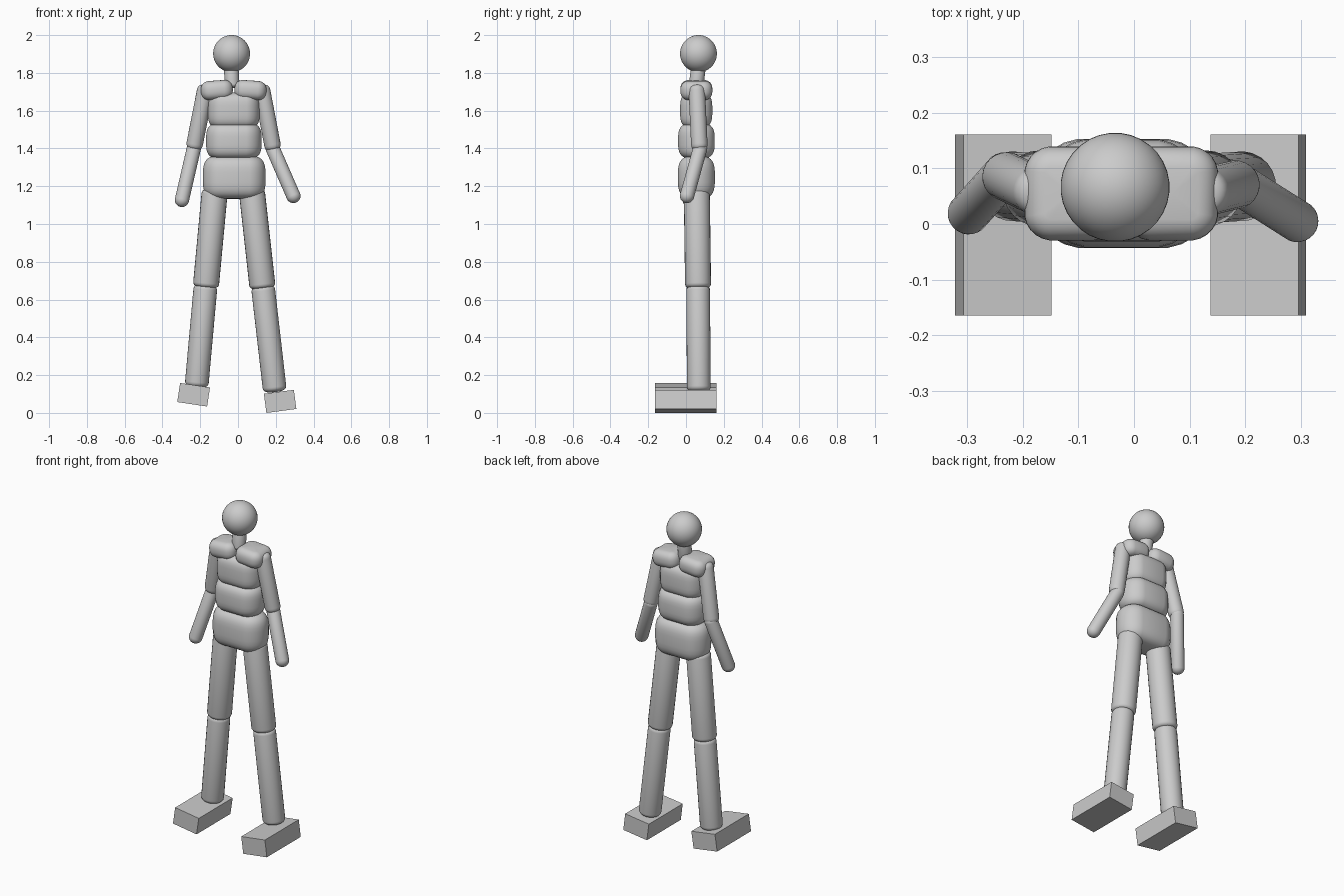
import bpy, bmesh, math
from mathutils import Vector, Matrix

if "Cube" in bpy.data.objects:
    bpy.data.objects.remove(bpy.data.objects["Cube"])


def solid(name, centre, core, radii, n=2.0, rot=None, seg=24, rings=17):
    """Rounded solid: an ellipsoid split apart by core offsets; n > 2 squares its vertical profile."""
    bm = bmesh.new()
    bmesh.ops.create_uvsphere(bm, u_segments=seg, v_segments=rings, radius=1,
                              matrix=Matrix.Rotation(math.pi / seg, 4, 'Z'))
    for v in bm.verts:
        d = v.co.normalized()
        h = math.hypot(d.x, d.y)
        k = h ** (2 / n - 1) if h > 1e-5 else 0
        d = Vector((d.x * k, d.y * k, math.copysign(abs(d.z) ** (2 / n), d.z)))
        if h <= 1e-5:
            v.co = Vector((0, 0, math.copysign(radii[2] + core[2], d.z)))
        else:
            v.co = Vector([d[i] * radii[i] + math.copysign(core[i], d[i]) for i in range(3)])
    me = bpy.data.meshes.new(name)
    bm.to_mesh(me)
    bm.free()
    me.polygons.foreach_set("use_smooth", [True] * len(me.polygons))
    ob = bpy.data.objects.new(name, me)
    ob.location = centre
    if rot:
        ob.rotation_euler = rot.to_euler()
    bpy.context.collection.objects.link(ob)
    return ob


def limb(name, a, b, r, cap):
    """Round bar whose tips lie at a and b, with rounded ends of depth cap."""
    a, b = Vector(a), Vector(b)
    d = b - a
    n = 2 if cap >= r else 3
    solid(name, (a + b) / 2, (0, 0, d.length / 2 - cap), (r, r, cap), n,
          d.to_track_quat('Z', 'Y'))


def foot(name, centre, tilt):
    bpy.ops.mesh.primitive_cube_add(size=1, location=centre,
                                    rotation=(0, math.radians(tilt), 0))
    ob = bpy.context.object
    ob.name = name
    ob.scale = (0.16, 0.325, 0.102)


# Head and neck
solid("head", (-0.034, 0.066, 1.902), (0, 0, 0), (0.098,) * 3, seg=32, rings=24)
limb("neck", (-0.03, 0.052, 1.72), (-0.036, 0.066, 1.83), 0.039, 0.02)

# Torso stack
solid("chest", (-0.022, 0.054, 1.602), (0.058, 0, 0), (0.08, 0.086, 0.094), 3.5)
solid("waist", (-0.022, 0.055, 1.44), (0.055, 0, 0), (0.093, 0.098, 0.096), 3.3)
solid("pelvis", (-0.02, 0.055, 1.247), (0.068, 0, 0), (0.099, 0.099, 0.114), 3.3)

# Shoulder pads
for side, x, tilt in (("left", -0.112, -4), ("right", 0.066, 4)):
    solid(side + "_shoulder", (x, 0.055, 1.709), (0.033, 0.035, 0), (0.052, 0.05, 0.051), 2.4,
          Matrix.Rotation(math.radians(tilt), 3, 'Y').to_quaternion())

# Arms: shoulder, elbow and hand points
arms = {"left": ((-0.168, 0.056, 1.735), (-0.235, 0.088, 1.395), (-0.305, 0.01, 1.092)),
        "right": ((0.122, 0.056, 1.735), (0.188, 0.072, 1.39), (0.308, -0.004, 1.115))}
for side, (shoulder, elbow, hand) in arms.items():
    limb(side + "_upper_arm", shoulder, elbow, 0.044, 0.04)
    top = Vector(elbow) + (Vector(elbow) - Vector(hand)).normalized() * 0.05
    limb(side + "_forearm", top, hand, 0.038, 0.038)

# Legs: hip, knee and ankle points
legs = {"left": ((-0.122, 0.057, 1.185), (-0.171, 0.064, 0.66), (-0.22, 0.068, 0.135)),
        "right": ((0.072, 0.057, 1.185), (0.131, 0.064, 0.655), (0.196, 0.068, 0.11))}
for side, (hip, knee, ankle) in legs.items():
    limb(side + "_thigh", hip, knee, 0.069, 0.035)
    limb(side + "_shin", Vector(knee) + Vector((0, 0, 0.02)), ankle, 0.063, 0.035)

# Feet
foot("left_foot", (-0.235, -0.002, 0.096), 8.5)
foot("right_foot", (0.223, -0.002, 0.061), -7.5)
